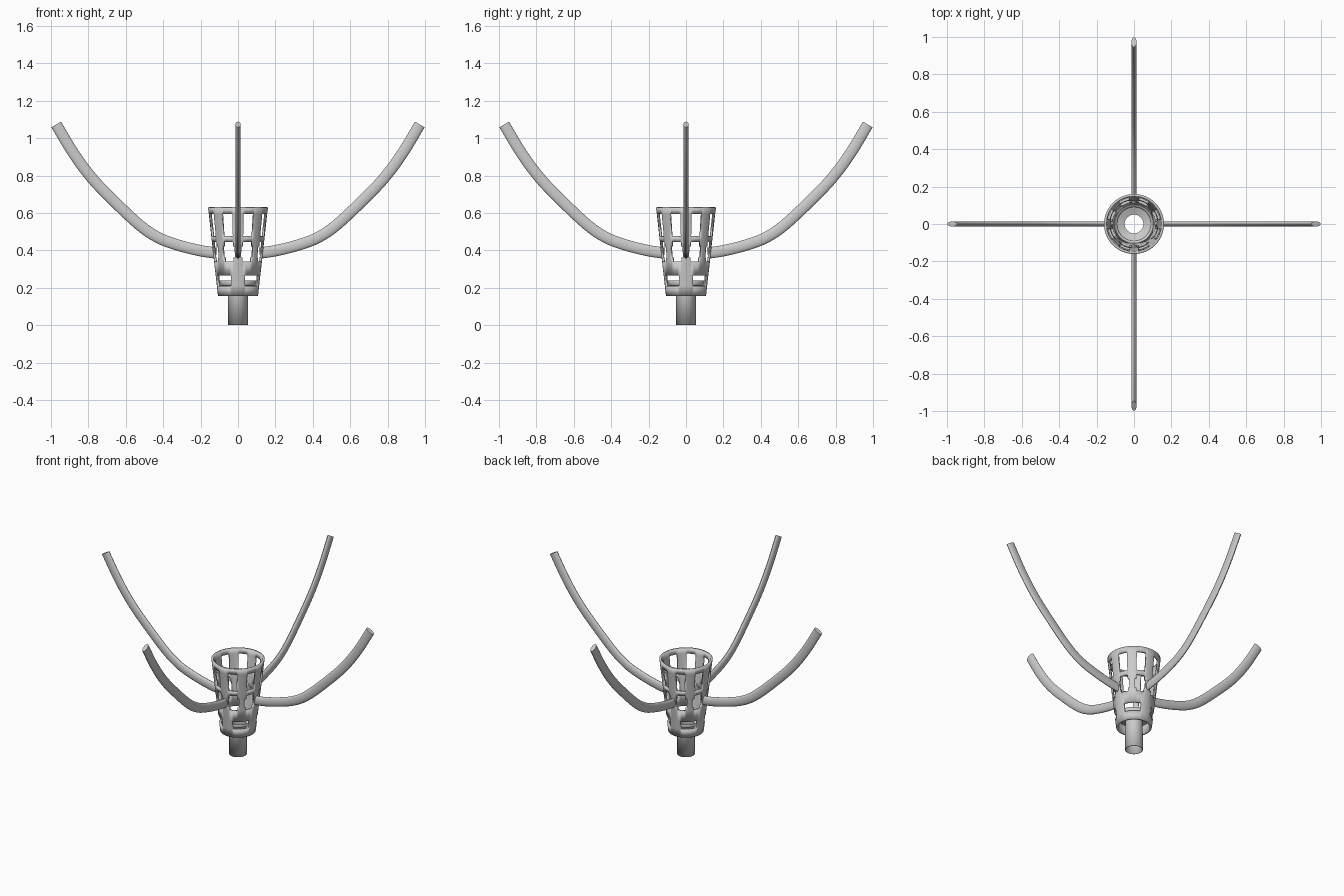
import bpy, bmesh
from math import sin, cos, pi, radians
from mathutils import Vector

if "Cube" in bpy.data.objects:
    bpy.data.objects.remove(bpy.data.objects["Cube"])

def finish(name, bm, thickness=0):
    bmesh.ops.recalc_face_normals(bm, faces=bm.faces)
    me = bpy.data.meshes.new(name)
    bm.to_mesh(me)
    bm.free()
    ob = bpy.data.objects.new(name, me)
    bpy.context.collection.objects.link(ob)
    if thickness:
        m = ob.modifiers.new("wall", 'SOLIDIFY')
        m.thickness = thickness
        m.offset = -1
    bpy.ops.object.select_all(action='DESELECT')
    ob.select_set(True)
    bpy.context.view_layer.objects.active = ob
    bpy.ops.object.shade_smooth_by_angle(angle=radians(35))
    return ob

def skin(rings, skip=lambda i, j: False, closed=True):
    bm = bmesh.new()
    vs = [[bm.verts.new(p) for p in r] for r in rings]
    n = len(rings[0])
    for i in range(len(rings) - 1):
        for j in range(n):
            if not skip(i, j):
                k = (j + 1) % n
                bm.faces.new((vs[i][j], vs[i][k], vs[i+1][k], vs[i+1][j]))
    for v in [v for v in bm.verts if not v.link_faces]:
        bm.verts.remove(v)
    return bm, vs

def circle(r, z, n):
    return [(r*cos(2*pi*j/n), r*sin(2*pi*j/n), z) for j in range(n)]

# Tapered basket with rows of windows
N = 96
levels = [0.155, 0.21, 0.265, 0.34, 0.36, 0.42, 0.445, 0.475, 0.595, 0.63]
def window(i, j):
    a = (j + 0.5) * 360 / N
    quarter = abs(a % 90 - 45)
    eighth = abs(a % 45 - 22.5)
    if i == 1:
        return quarter < 27
    if i in (3, 4, 5):
        return eighth < (13 if i != 4 else 15)
    return i == 7 and eighth < 13
bm, _ = skin([circle(0.107 + (z - 0.155) * 0.112, z, N) for z in levels], window)
finish("basket", bm, 0.013)

# Window ledges: small tiles set back inside the upper openings
for k in range(8):
    bm = bmesh.new()
    grid = []
    for z in (0.50, 0.56):
        r = 0.107 + (z - 0.155) * 0.112 - 0.012
        row = []
        for t in range(5):
            a = radians(22.5 + 45*k - 10 + 5*t)
            row.append(bm.verts.new((r*cos(a), r*sin(a), z)))
        grid.append(row)
    for t in range(4):
        bm.faces.new((grid[0][t], grid[0][t+1], grid[1][t+1], grid[1][t]))
    bm.free()

# Open central tube, flaring into the basket floor
profile = [(0.05, 0), (0.05, 0.2), (0.09, 0.215), (0.102, 0.24)]
bm, _ = skin([circle(r, z, 48) for r, z in profile])
finish("stem_tube", bm, 0.003)

# Four curved arms with an oval section
ctrl = [(0.115, 0.385), (0.21, 0.40), (0.32, 0.428), (0.42, 0.465), (0.52, 0.53),
        (0.66, 0.66), (0.78, 0.785), (0.88, 0.92), (0.972, 1.073)]
pts = [Vector(p) for p in ctrl]
pts = [pts[0]*2 - pts[1]] + pts + [pts[-1]*2 - pts[-2]]
path = []
for i in range(1, len(pts) - 2):
    p0, p1, p2, p3 = pts[i-1:i+3]
    for s in range(5):
        t = s / 5
        path.append(0.5*(2*p1 + (p2-p0)*t + (2*p0-5*p1+4*p2-p3)*t*t + (3*p1-p0-3*p2+p3)*t**3))
path.append(pts[-2])
for k, side in enumerate(("right", "back", "left", "front")):
    ca, sa = cos(k*pi/2), sin(k*pi/2)
    rings = []
    for i, p in enumerate(path):
        d = (path[min(i+1, len(path)-1)] - path[max(i-1, 0)]).normalized()
        ring = []
        for j in range(20):
            h, w = 0.03*cos(2*pi*j/20), 0.014*sin(2*pi*j/20)
            x, z = p.x - d.y*h, p.y + d.x*h
            ring.append((x*ca - w*sa, x*sa + w*ca, z))
        rings.append(ring)
    bm, vs = skin(rings)
    bm.faces.new(vs[0])
    bm.faces.new(vs[-1])
    finish(side + "_arm", bm)
